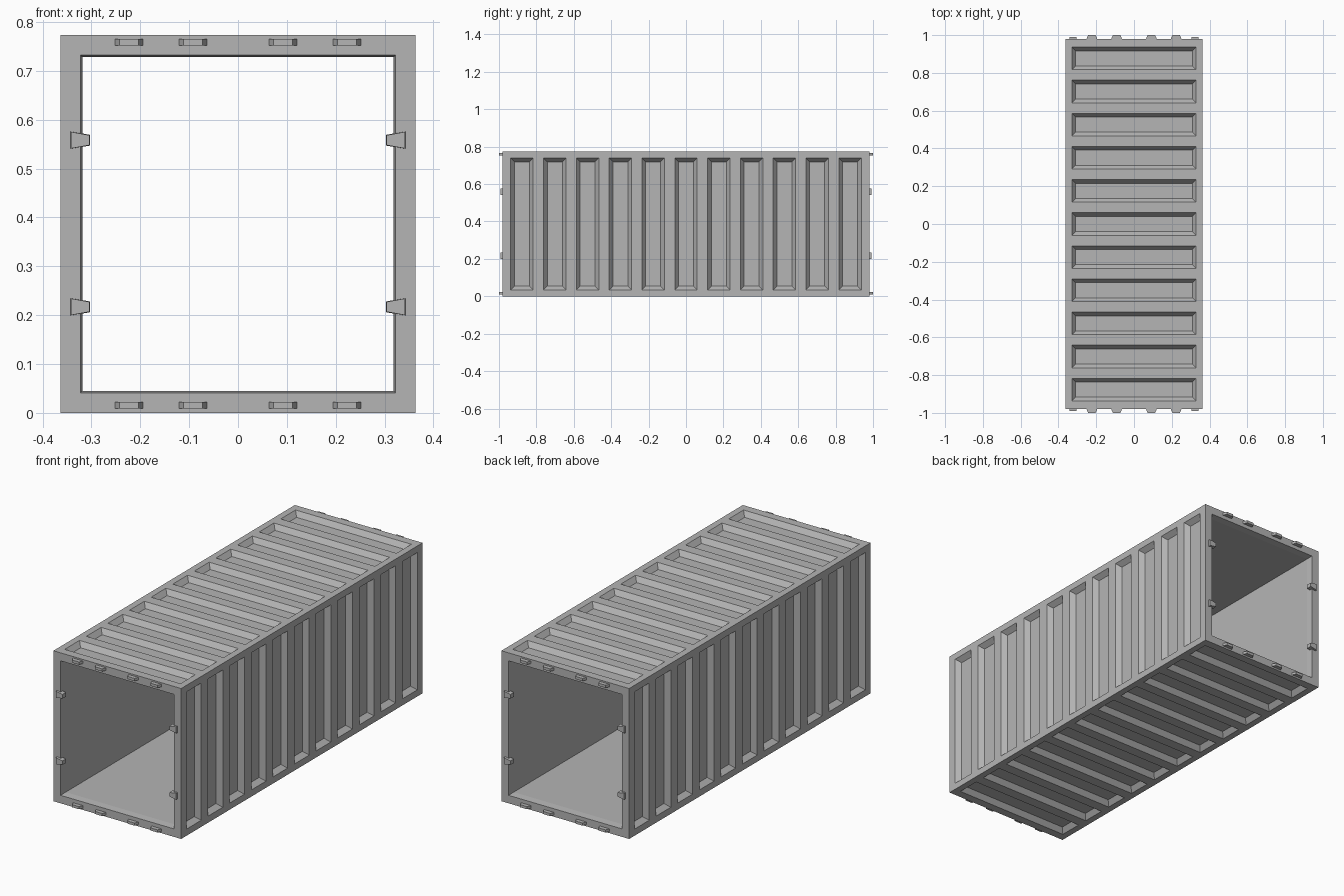
import bpy
import bmesh
from mathutils import Vector

cube = bpy.data.objects.get("Cube")
if cube:
    bpy.data.objects.remove(cube, do_unlink=True)

W, L, H = 0.363, 0.98, 0.773      # half width, half length, full height
MID = H / 2
PANELS, REACH, HALF_PANEL = 11, 0.877, 0.06

grey = bpy.data.materials.new("light grey")
grey.use_nodes = True
colour = (0.46, 0.46, 0.46, 1)
grey.diffuse_color = colour
grey.node_tree.nodes["Principled BSDF"].inputs["Base Color"].default_value = colour


def finish(name, bm):
    bmesh.ops.recalc_face_normals(bm, faces=bm.faces)
    mesh = bpy.data.meshes.new(name)
    bm.to_mesh(mesh)
    bm.free()
    mesh.materials.append(grey)
    obj = bpy.data.objects.new(name, mesh)
    bpy.context.collection.objects.link(obj)
    return obj


def section(bm, y, inset, margin):
    """Twelve-point rectangular ring, split near each corner."""
    w, h = W - inset, MID - inset
    a, b = w - margin, h - margin
    points = [(-w, -h), (-a, -h), (a, -h), (w, -h), (w, -b), (w, b),
              (w, h), (a, h), (-a, h), (-w, h), (-w, b), (-w, -b)]
    return [bm.verts.new((x, y, z + MID)) for x, z in points]


# Container shell: outer skin, end frames and tapered inner lining
bm = bmesh.new()
stations = [-L]
for i in range(PANELS):
    centre = REACH * (2 * i / (PANELS - 1) - 1)
    stations += [centre - HALF_PANEL, centre + HALF_PANEL]
stations.append(L)
rings = [section(bm, y, 0, 0.034) for y in stations]
for y, inset in ((L, 0.041), (L - 0.035, 0.045), (-L + 0.035, 0.045), (-L, 0.041)):
    rings.append(section(bm, y, inset, 0.034))

recesses = []
for r, ring in enumerate(rings):
    after = rings[(r + 1) % len(rings)]
    for k in range(12):
        n = (k + 1) % 12
        face = bm.faces.new((ring[k], ring[n], after[n], after[k]))
        if r < 2 * PANELS and r % 2 == 1 and k % 3 == 1:
            recesses.append(face)

# Sunken panels with sloped borders on all four sides
bmesh.ops.recalc_face_normals(bm, faces=bm.faces)
bmesh.ops.inset_individual(bm, faces=recesses, thickness=0.02, depth=-0.025,
                           use_even_offset=True)
bmesh.ops.dissolve_limit(bm, angle_limit=0.01, verts=bm.verts, edges=bm.edges)
finish("container_shell", bm)


def block(name, base, top):
    """Solid between two four-point outlines."""
    bm = bmesh.new()
    lower = [bm.verts.new(p) for p in base]
    upper = [bm.verts.new(p) for p in top]
    bm.faces.new(lower)
    bm.faces.new(upper)
    for k in range(4):
        n = (k + 1) % 4
        bm.faces.new((lower[k], lower[n], upper[n], upper[k]))
    return finish(name, bm)


def bar_outline(x, half, y, z):
    return [Vector((x + sx * half, y, z + sz * 0.0068))
            for sx, sz in ((-1, -1), (1, -1), (1, 1), (-1, 1))]


def wedge_outline(side, y, z, shrink):
    outer, inner = side * (0.343 - shrink), side * (0.303 + shrink)
    return [Vector(p) for p in ((outer, y, z - 0.018 + shrink), (inner, y, z - 0.011 + shrink),
                                (inner, y, z + 0.011 - shrink), (outer, y, z + 0.018 - shrink))]


for end, label in ((-1, "front"), (1, "back")):
    # Bevelled hinge lugs along the top and bottom of each end frame
    for row, z in (("lower", 0.0155), ("upper", 0.7585)):
        for i, x in enumerate((-0.223, -0.092, 0.092, 0.223)):
            block(f"{label}_{row}_lug_{i + 1}",
                  bar_outline(x, 0.0295, end * (L - 0.002), z),
                  bar_outline(x, 0.0195, end * 1.0, z))
    # Tapered latches on the side posts
    for side, hand in ((-1, "right"), (1, "left")):
        for row, z in (("lower", 0.217), ("upper", 0.558)):
            block(f"{label}_{hand}_{row}_latch",
                  wedge_outline(side, end * (L - 0.015), z, 0),
                  wedge_outline(side, end * (L + 0.011), z, 0.001))
